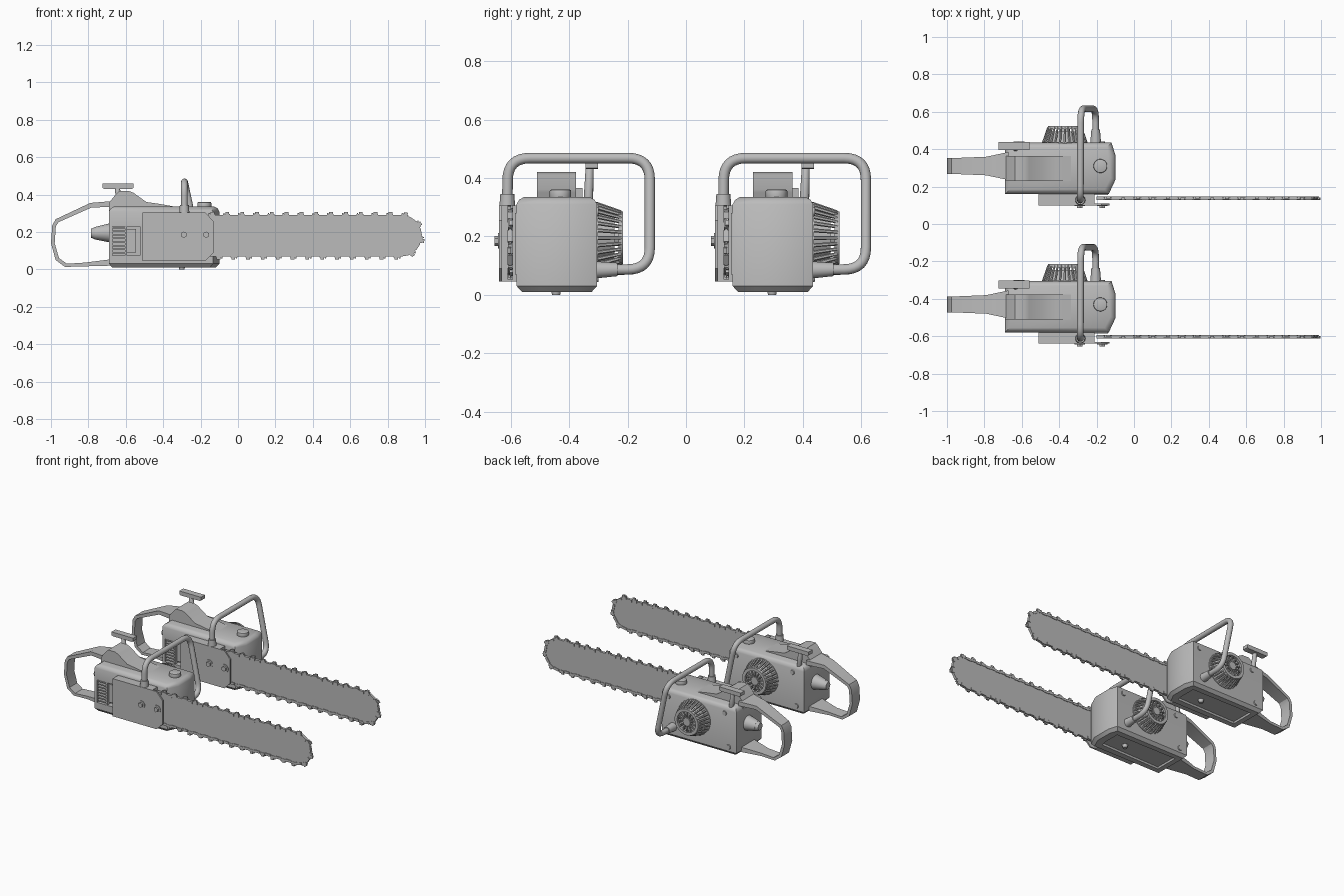
import bpy, bmesh, math
from mathutils import Vector, Matrix

cube = bpy.data.objects.get("Cube")
if cube:
    bpy.data.objects.remove(cube)

grey = bpy.data.materials.new("tool_grey")
grey.use_nodes = True
grey.diffuse_color = (0.5, 0.5, 0.5, 1)
grey.node_tree.nodes["Principled BSDF"].inputs["Base Color"].default_value = (0.5, 0.5, 0.5, 1)

SAWS = {"front": -0.37, "rear": 0.37}   # two identical saws side by side
MID = -0.06                             # centre line of the rear grip and cap


def finish(name, bm, bevel=0.0):
    """Turn a bmesh into a shaded mesh shared by both saws."""
    if bevel:
        edges = [e for e in bm.edges if e.calc_face_angle(0) > 0.6]
        bmesh.ops.bevel(bm, geom=edges, offset=bevel, segments=2, affect='EDGES', profile=0.5)
    bmesh.ops.recalc_face_normals(bm, faces=bm.faces)
    mesh = bpy.data.meshes.new(name)
    bm.to_mesh(mesh)
    bm.free()
    place(name, mesh)


def place(name, mesh):
    mesh.materials.clear()
    mesh.materials.append(grey)
    mesh.shade_smooth()
    mesh.set_sharp_from_angle(angle=math.radians(32))
    for side, y in SAWS.items():
        ob = bpy.data.objects.new(f"{side}_saw_{name}", mesh)
        ob.location.y = y
        bpy.context.collection.objects.link(ob)


def box(bm, x0, x1, y0, y1, z0, z1):
    size = Matrix.Diagonal((x1 - x0, y1 - y0, z1 - z0, 1))
    mid = Matrix.Translation(((x0 + x1) / 2, (y0 + y1) / 2, (z0 + z1) / 2))
    bmesh.ops.create_cube(bm, size=1, matrix=mid @ size)


def rod(bm, p, q, r1, r2=None, seg=24):
    p, q = Vector(p), Vector(q)
    rot = (q - p).to_track_quat('Z', 'Y').to_matrix().to_4x4()
    bmesh.ops.create_cone(bm, cap_ends=True, segments=seg, radius1=r1,
                          radius2=r1 if r2 is None else r2, depth=(q - p).length,
                          matrix=Matrix.Translation((p + q) / 2) @ rot)


def skin(bm, rings, closed=False):
    """Bridge equal rings of points, capping the ends unless closed."""
    vs = [[bm.verts.new(p) for p in ring] for ring in rings]
    n = len(vs[0])
    pairs = list(zip(vs, vs[1:])) + ([(vs[-1], vs[0])] if closed else [])
    for a, b in pairs:
        for i in range(n):
            bm.faces.new((a[i], a[(i + 1) % n], b[(i + 1) % n], b[i]))
    if not closed:
        bm.faces.new(vs[0])
        bm.faces.new(vs[-1])


def prism(bm, outline, y0, y1):
    skin(bm, [[(x, y, z) for x, z in outline] for y in (y0, y1)])


# Engine housing: stacked plan outlines, pinched at the bottom and top
plan = [(-0.69, -0.21), (-0.135, -0.21), (-0.10, -0.135), (-0.10, 0.0),
        (-0.12, 0.065), (-0.69, 0.065)]
cx, cy = -0.395, -0.0725
bm = bmesh.new()
rings = []
for z, inset in [(0.01, 0.018), (0.03, 0), (0.31, 0), (0.325, 0.008), (0.335, 0.025)]:
    sx, sy = 1 - inset / 0.295, 1 - inset / 0.1375
    rings.append([(cx + (x - cx) * sx, cy + (y - cy) * sy, z) for x, y in plan])
skin(bm, rings)
bmesh.ops.recalc_face_normals(bm, faces=bm.faces)
under = [f for f in bm.faces if f.normal.z < -0.9]
bmesh.ops.inset_region(bm, faces=under, thickness=0.05)
bmesh.ops.inset_region(bm, faces=under, thickness=0.006, depth=-0.012)
# Vent opening at the rear front corner, cut with a temporary block
body_mesh = bpy.data.meshes.new("body_raw")
bm.to_mesh(body_mesh)
bm.free()
cut = bmesh.new()
box(cut, -0.67, -0.525, -0.25, -0.17, 0.075, 0.23)
cut_mesh = bpy.data.meshes.new("vent_cutter")
cut.to_mesh(cut_mesh)
cut.free()
body = bpy.data.objects.new("body_raw", body_mesh)
cutter = bpy.data.objects.new("vent_cutter", cut_mesh)
cutter.hide_render = True
for ob in (body, cutter):
    bpy.context.collection.objects.link(ob)
mod = body.modifiers.new("vent", 'BOOLEAN')
mod.operation, mod.object, mod.solver = 'DIFFERENCE', cutter, 'EXACT'
housing = bpy.data.meshes.new_from_object(body.evaluated_get(bpy.context.evaluated_depsgraph_get()))
for ob in (body, cutter):
    bpy.data.objects.remove(ob)
place("engine_housing", housing)

# Vent louvres and divider
bm = bmesh.new()
for i in range(8):
    z = 0.085 + i * 0.019
    box(bm, -0.67, -0.60, -0.207, -0.17, z, z + 0.008)
box(bm, -0.604, -0.594, -0.208, -0.17, 0.075, 0.23)
box(bm, -0.594, -0.545, -0.19, -0.17, 0.09, 0.215)
finish("vent_louvres", bm)

# Air filter hump on top
bm = bmesh.new()
prism(bm, [(-0.69, 0.30), (-0.69, 0.355), (-0.655, 0.40), (-0.635, 0.42), (-0.585, 0.42),
           (-0.56, 0.41), (-0.49, 0.36), (-0.42, 0.35), (-0.33, 0.334), (-0.33, 0.30)],
      -0.14, -0.006)
finish("filter_hump", bm, 0.008)

# Lever: slim stem with a cross plate
bm = bmesh.new()
rod(bm, (-0.63, 0.035, 0.31), (-0.645, 0.04, 0.435), 0.017, 0.014, 12)
prism(bm, [(-0.725, 0.435), (-0.715, 0.43), (-0.57, 0.43), (-0.56, 0.435),
           (-0.56, 0.458), (-0.725, 0.458)], 0.025, 0.068)
finish("top_lever", bm, 0.003)

# Fuel cap, rear cone and foot
bm = bmesh.new()
rod(bm, (-0.18, MID, 0.325), (-0.18, MID, 0.36), 0.037, seg=32)
finish("fuel_cap", bm, 0.005)
bm = bmesh.new()
rod(bm, (-0.68, MID, 0.195), (-0.765, MID, 0.193), 0.052, 0.033)
rod(bm, (-0.764, MID, 0.193), (-0.785, MID, 0.193), 0.033, 0.024)
finish("rear_cone", bm)
bm = bmesh.new()
rod(bm, (-0.3, -0.075, 0), (-0.3, -0.075, 0.03), 0.014, 0.02)
finish("foot_stud", bm)

# Rear grip loop: flat strap that widens towards the housing
outer = [(-0.67, 0.365), (-0.79, 0.355), (-0.975, 0.268), (-0.993, 0.235), (-1.0, 0.14),
         (-0.975, 0.05), (-0.925, 0.013), (-0.82, 0.016), (-0.67, 0.02)]
inner = [(-0.67, 0.335), (-0.785, 0.33), (-0.96, 0.252), (-0.974, 0.23), (-0.98, 0.14),
         (-0.957, 0.06), (-0.915, 0.03), (-0.82, 0.036), (-0.67, 0.055)]
bm = bmesh.new()
rings = []
for a, b in zip(outer, inner):
    w = 0.042 + 0.033 * min(1, max(0, (a[0] + 0.82) / 0.13))
    rings.append([(a[0], MID - w, a[1]), (a[0], MID + w, a[1]),
                  (b[0], MID + w, b[1]), (b[0], MID - w, b[1])])
skin(bm, rings)
finish("rear_grip", bm)

# Front wrap handle: bent tube with rounded corners
corners = [(-0.287, -0.242, 0.30), (-0.287, -0.24, 0.468), (-0.285, 0.246, 0.468),
           (-0.205, 0.246, 0.088), (-0.205, 0.06, 0.085)]
corners = [Vector(c) for c in corners]
path = [corners[0]]
for a, b, c in zip(corners, corners[1:], corners[2:]):
    p, q = b + (a - b).normalized() * 0.075, b + (c - b).normalized() * 0.075
    for i in range(9):
        t = i / 8
        path.append(p * (1 - t) ** 2 + b * 2 * t * (1 - t) + q * t * t)
path.append(corners[-1])
curve = bpy.data.curves.new("handle_path", 'CURVE')
curve.dimensions, curve.bevel_depth, curve.bevel_resolution = '3D', 0.018, 4
spline = curve.splines.new('POLY')
spline.points.add(len(path) - 1)
for point, co in zip(spline.points, path):
    point.co = (*co, 1)
tube = bpy.data.objects.new("handle_path", curve)
bpy.context.collection.objects.link(tube)
tube_mesh = bpy.data.meshes.new_from_object(tube.evaluated_get(bpy.context.evaluated_depsgraph_get()))
bpy.data.objects.remove(tube)
place("wrap_handle", tube_mesh)
bm = bmesh.new()
rod(bm, (-0.287, -0.242, 0.29), (-0.287, -0.242, 0.345), 0.028, 0.024)
rod(bm, (-0.205, 0.05, 0.085), (-0.205, 0.135, 0.087), 0.03, 0.023)
finish("handle_sockets", bm)

# Clutch cover: solid block, outer plate with cut corners, and nuts
bm = bmesh.new()
box(bm, -0.51, -0.21, -0.262, -0.2, 0.045, 0.305)
prism(bm, [(-0.51, 0.045), (-0.175, 0.045), (-0.13, 0.09), (-0.13, 0.255),
           (-0.175, 0.305), (-0.51, 0.305)], -0.27, -0.26)
box(bm, -0.21, -0.14, -0.216, -0.2, 0.07, 0.28)
finish("clutch_cover", bm)
bm = bmesh.new()
for x in (-0.29, -0.17):
    rod(bm, (x, -0.262, 0.185), (x, -0.274, 0.185), 0.027)
    rod(bm, (x, -0.27, 0.185), (x, -0.285, 0.185), 0.017, seg=6)
finish("cover_nuts", bm)

# Guide bar and chain share a long rounded path
NOSE, BAR_Y, CZ, R, START = 0.872, -0.232, 0.18, 0.1, -0.2


def rounded(r):
    arc = [math.pi * (0.5 - i / 24) for i in range(25)]
    return [(START, CZ + r)] + [(NOSE + r * math.cos(a), CZ + r * math.sin(a)) for a in arc] \
        + [(START, CZ - r)]


bm = bmesh.new()
prism(bm, rounded(R), BAR_Y - 0.005, BAR_Y + 0.005)
finish("guide_bar", bm)

bm = bmesh.new()
skin(bm, [[(a[0], BAR_Y - 0.004, a[1]), (a[0], BAR_Y + 0.004, a[1]),
           (b[0], BAR_Y + 0.004, b[1]), (b[0], BAR_Y - 0.004, b[1])]
          for a, b in zip(rounded(R - 0.004), rounded(R + 0.01))])
straight = NOSE - START
total = 2 * straight + math.pi * R
count = 62
for i in range(count):
    s = total * (i + 0.5) / count
    if s < straight:
        x, angle = START + s, math.pi / 2
    elif s < straight + math.pi * R:
        x, angle = NOSE, math.pi / 2 - (s - straight) / R
    else:
        x, angle = NOSE - (s - straight - math.pi * R), -math.pi / 2
    frame = Matrix.Translation((x, BAR_Y, CZ)) @ Matrix.Rotation(-angle, 4, 'Y')
    # Each link is a pair of side straps or a taller cutter on alternating sides
    first = len(bm.verts)
    if i % 2:
        side = 0.003 if i % 4 == 1 else -0.003
        box(bm, 0.098, 0.116, -0.008, 0.008, -0.018, 0.018)
        box(bm, 0.112, 0.127, side - 0.006, side + 0.006, -0.014, 0.006)
        box(bm, 0.112, 0.121, side - 0.004, side + 0.004, 0.01, 0.017)
    else:
        box(bm, 0.094, 0.11, -0.009, 0.009, -0.02, 0.02)
    bm.verts.ensure_lookup_table()
    bmesh.ops.transform(bm, matrix=frame, verts=bm.verts[first:])
finish("chain", bm)

# Starter grille on the back: sloping ribs, end ring, spokes and hub
SX, SZ = -0.37, 0.195


def polar(r, a, y):
    return (SX + r * math.cos(a), y, SZ + r * math.sin(a))


bm = bmesh.new()
rod(bm, (SX, 0.06, SZ), (SX, 0.069, SZ), 0.122, seg=40)
rod(bm, (SX, 0.065, SZ), (SX, 0.125, SZ), 0.085, 0.07, 32)
finish("starter_core", bm)
bm = bmesh.new()
for i in range(28):
    a = math.tau * i / 28
    rod(bm, polar(0.116, a, 0.065), polar(0.088, a, 0.148), 0.007, 0.006, 6)
    if i % 2:
        rod(bm, polar(0.02, a, 0.143), polar(0.075, a, 0.143), 0.005, seg=6)
rod(bm, (SX, 0.12, SZ), (SX, 0.152, SZ), 0.027)
section = [(0.07, 0.138), (0.093, 0.138), (0.09, 0.155), (0.07, 0.155)]
skin(bm, [[polar(r, math.tau * i / 40, y) for r, y in section] for i in range(40)], True)
finish("starter_grille", bm)

# Screws on the back of the housing
bm = bmesh.new()
for x, z in [(-0.63, 0.06), (-0.6, 0.285), (-0.17, 0.285)]:
    rod(bm, (x, 0.06, z), (x, 0.071, z), 0.018, 0.015, 16)
finish("housing_screws", bm)
